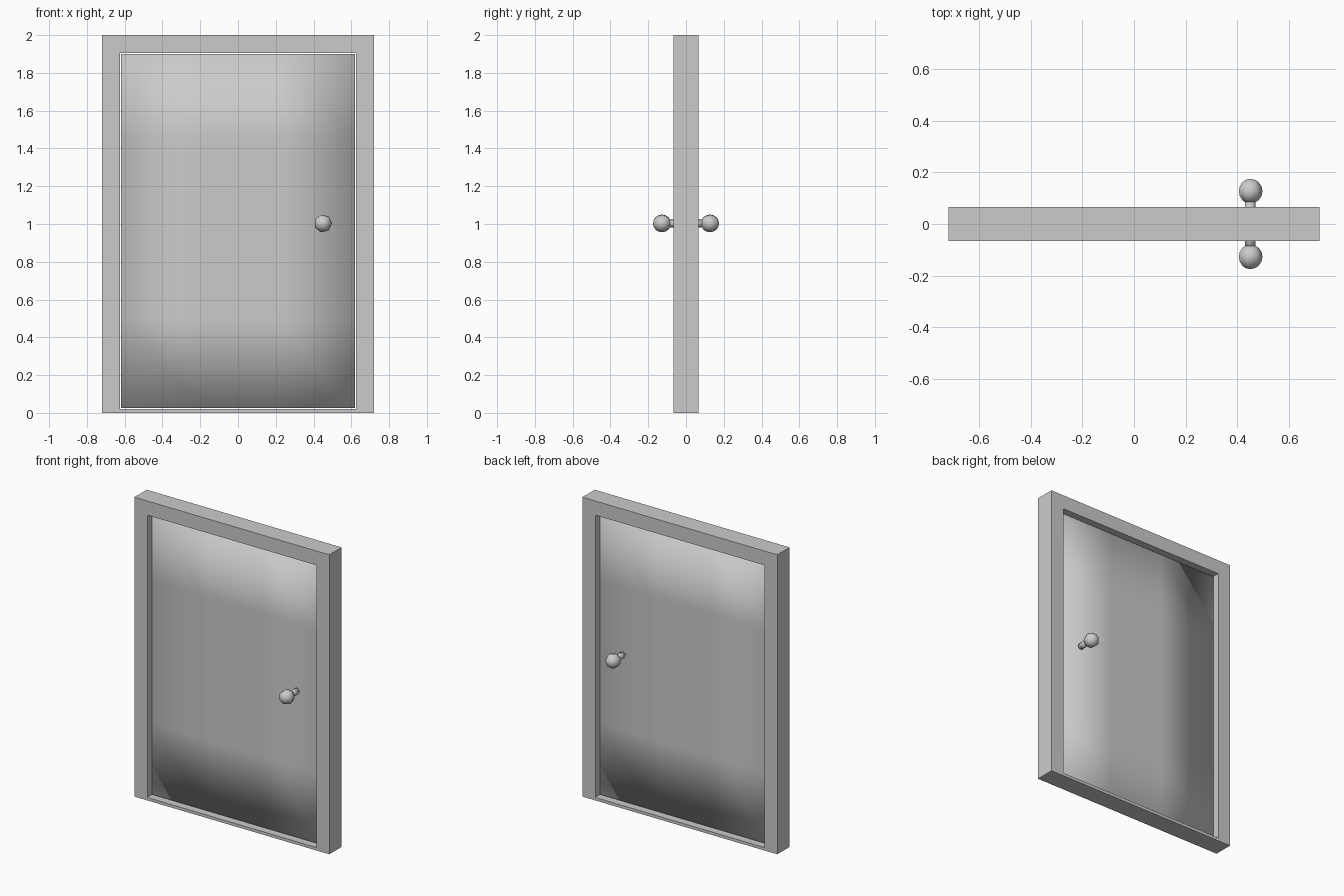
import bpy, bmesh
from math import pi, sin, cos
from mathutils import Matrix

if "Cube" in bpy.data.objects:
    bpy.data.objects.remove(bpy.data.objects["Cube"])


def finish(name, bm, smooth=False):
    bmesh.ops.recalc_face_normals(bm, faces=bm.faces)
    mesh = bpy.data.meshes.new(name)
    bm.to_mesh(mesh)
    bm.free()
    for p in mesh.polygons:
        p.use_smooth = smooth
    obj = bpy.data.objects.new(name, mesh)
    bpy.context.collection.objects.link(obj)
    return obj


def rect(x, z0, z1, y):
    return [(-x, y, z0), (x, y, z0), (x, y, z1), (-x, y, z1)]


# Frame: rectangular ring with a thin sill
bm = bmesh.new()
D = 0.065
loops = [[bm.verts.new(p) for p in rect(x, z0, z1, y)]
         for x, z0, z1, y in ((0.72, 0, 2, -D), (0.72, 0, 2, D),
                              (0.625, 0.02, 1.905, D), (0.625, 0.02, 1.905, -D))]
for i in range(4):
    a, b = loops[i], loops[(i + 1) % 4]
    for j in range(4):
        k = (j + 1) % 4
        bm.faces.new((a[j], a[k], b[k], b[j]))
finish("door_frame", bm)

# Door panel: smooth slab, recessed on both sides, with soft shading at its rim
bm = bmesh.new()
bmesh.ops.create_cube(bm, size=1)
bmesh.ops.scale(bm, vec=(1.24, 0.046, 1.875), verts=bm.verts)
bmesh.ops.translate(bm, vec=(0, 0, 0.9625), verts=bm.verts)
for co, no in (((-0.2, 0, 0), (1, 0, 0)), ((0.2, 0, 0), (1, 0, 0)),
               ((0, 0, 0.5), (0, 0, 1)), ((0, 0, 1.45), (0, 0, 1))):
    bmesh.ops.bisect_plane(bm, geom=bm.verts[:] + bm.edges[:] + bm.faces[:],
                           plane_co=co, plane_no=no)
finish("door_panel", bm, True)

# Knobs: seven-sided ball on a short stem, front and back
SIDES = 7
for label, s in (("front", -1), ("back", 1)):
    turn = Matrix.Translation((0.45, s * 0.127, 1.003)) @ Matrix.Rotation(-pi / 2, 4, 'X') @ Matrix.Rotation(-pi / 2, 4, 'Z')
    bm = bmesh.new()
    bmesh.ops.create_uvsphere(bm, u_segments=SIDES, v_segments=8, radius=0.048, matrix=turn)
    finish(label + "_knob", bm, True)
    turn = Matrix.Translation((0.45, s * 0.055, 1.003)) @ Matrix.Rotation(-pi / 2, 4, 'X') @ Matrix.Rotation(-pi / 2, 4, 'Z')
    bm = bmesh.new()
    bmesh.ops.create_cone(bm, cap_ends=True, segments=SIDES, radius1=0.021,
                          radius2=0.021, depth=0.07, matrix=turn)
    finish(label + "_knob_stem", bm, True)
